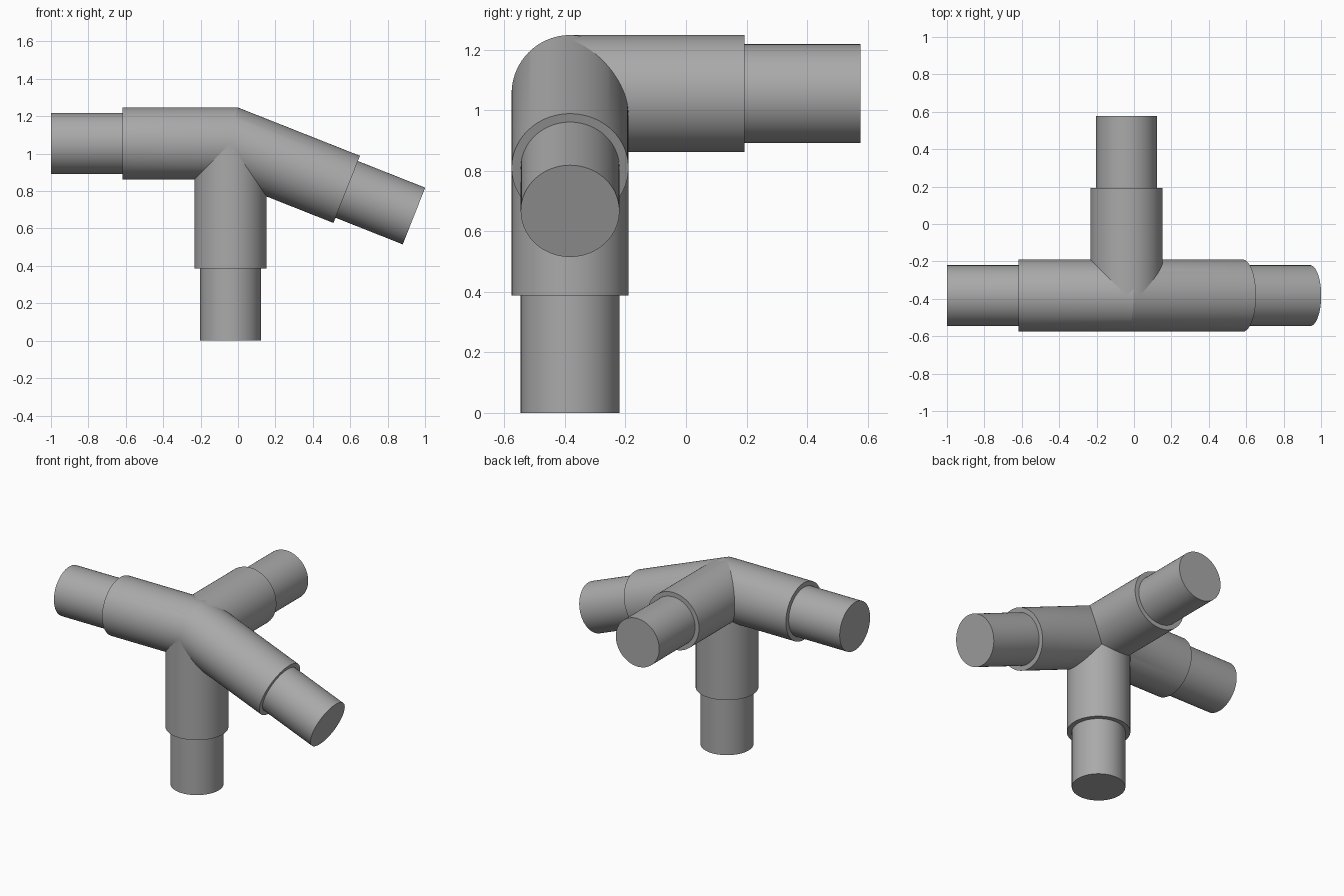
import bpy, bmesh, math
from mathutils import Vector, Matrix

if "Cube" in bpy.data.objects:
    bpy.data.objects.remove(bpy.data.objects["Cube"])

HUB = Vector((-0.04, -0.383, 1.055))
SLEEVE_R, SPIGOT_R, SIDES = 0.193, 0.163, 96
TILT = math.atan2(0.388, 0.98)

grey = bpy.data.materials.new("plain grey")
grey.use_nodes = True
grey.diffuse_color = (0.4, 0.4, 0.4, 1)
grey.node_tree.nodes["Principled BSDF"].inputs["Base Color"].default_value = (0.4, 0.4, 0.4, 1)


def finish(name, bm):
    bmesh.ops.recalc_face_normals(bm, faces=bm.faces)
    mesh = bpy.data.meshes.new(name)
    bm.to_mesh(mesh)
    bm.free()
    mesh.materials.append(grey)
    obj = bpy.data.objects.new(name, mesh)
    bpy.context.collection.objects.link(obj)
    bpy.ops.object.select_all(action='DESELECT')
    obj.select_set(True)
    bpy.context.view_layer.objects.active = obj
    bpy.ops.object.shade_smooth_by_angle(angle=math.radians(15))


def pipe(name, direction, radius, start, end):
    """Capped cylinder along a direction, between two distances from the hub."""
    bm = bmesh.new()
    turn = direction.to_track_quat('Z', 'Y').to_matrix().to_4x4()
    place = Matrix.Translation(HUB + direction * (start + end) / 2) @ turn
    bmesh.ops.create_cone(bm, cap_ends=True, segments=SIDES, radius1=radius,
                          radius2=radius, depth=end - start, matrix=place)
    finish(name, bm)


right_dir = Vector((-1, 0, 0))
left_dir = Vector((math.cos(TILT), 0, -math.sin(TILT)))
back_dir = Vector((0, 1, 0))
down_dir = Vector((0, 0, -1))

# Bent main sleeve: three rings, the middle one lying in the mitre plane
bm = bmesh.new()
angles = [2 * math.pi * i / SIDES for i in range(SIDES)]
circle = [Vector((0, SLEEVE_R * math.cos(a), SLEEVE_R * math.sin(a))) for a in angles]
tilt = Matrix.Rotation(TILT, 3, 'Y')
rings = [
    [HUB + right_dir * 0.577 + p for p in circle],
    [HUB + p + Vector((p.z * math.tan(TILT / 2), 0, 0)) for p in circle],
    [HUB + left_dir * 0.668 + tilt @ p for p in circle],
]
rings = [[bm.verts.new(p) for p in ring] for ring in rings]
for a, b in zip(rings, rings[1:]):
    for i in range(SIDES):
        j = (i + 1) % SIDES
        bm.faces.new((a[i], a[j], b[j], b[i]))
bm.faces.new(rings[0])
bm.faces.new(rings[-1])
finish("main_sleeve", bm)

# Branch sleeves, meeting the main sleeve at its axis
pipe("back_sleeve", back_dir, SLEEVE_R, 0, 0.576)
pipe("leg_sleeve", down_dir, SLEEVE_R, 0, 0.668)

# Narrower pipe ends
pipe("right_pipe", right_dir, SPIGOT_R, 0.5, 0.96)
pipe("left_pipe", left_dir, SPIGOT_R, 0.6, 1.055)
pipe("back_pipe", back_dir, SPIGOT_R, 0.5, 0.96)
pipe("leg_pipe", down_dir, SPIGOT_R, 0.6, 1.055)
